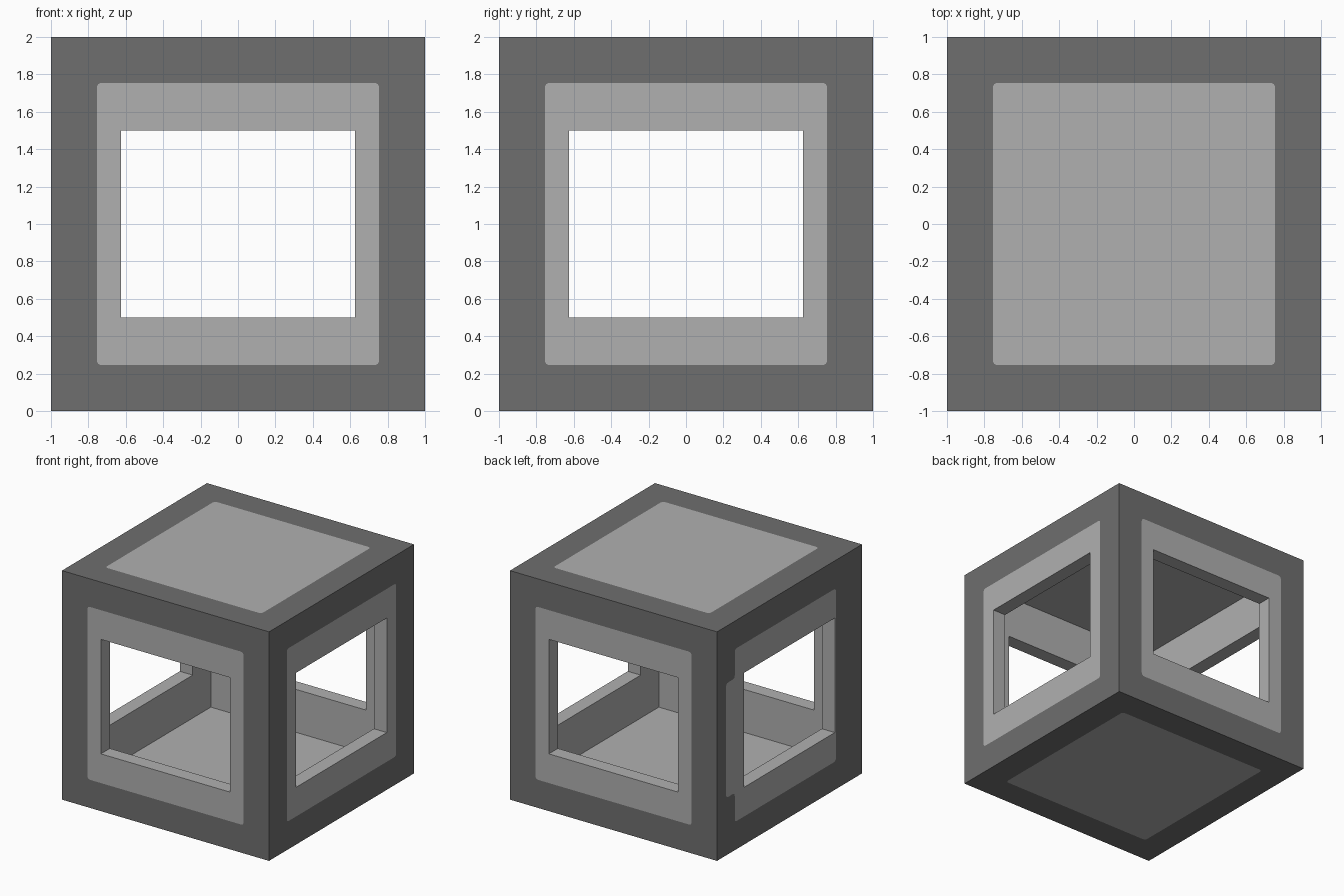
import bpy
import bmesh
from math import radians
from mathutils import Matrix, Vector

cube = bpy.data.objects.get("Cube")
if cube:
    bpy.data.objects.remove(cube, do_unlink=True)

WALL = 0.125
INNER = 1 - WALL


def srgb(v):
    return ((v / 255 + 0.055) / 1.055) ** 2.4


def make_material(name, value):
    g = srgb(value)
    mat = bpy.data.materials.new(name)
    mat.use_nodes = True
    mat.diffuse_color = (g, g, g, 1)
    bsdf = mat.node_tree.nodes["Principled BSDF"]
    bsdf.inputs["Base Color"].default_value = (g, g, g, 1)
    bsdf.inputs["Roughness"].default_value = 0.8
    return mat


def rect(w, h):
    return [(-w, -h), (w, -h), (w, h), (-w, h)]


def rounded(points, r=0.03, steps=4):
    """Round every corner of a closed outline."""
    out = []
    n = len(points)
    for i in range(n):
        p = Vector(points[i])
        a = p + (Vector(points[i - 1]) - p).normalized() * r
        b = p + (Vector(points[(i + 1) % n]) - p).normalized() * r
        for s in range(steps + 1):
            t = s / steps
            out.append(a * (1 - t) ** 2 + p * 2 * t * (1 - t) + b * t * t)
    return out


bm = bmesh.new()


def add_loop(points, depth, m):
    verts = [bm.verts.new(m @ Vector((u, depth - 1, v))) for u, v in points]
    edges = [bm.edges.new((verts[i - 1], verts[i])) for i in range(len(verts))]
    return verts, edges


def fill(loops, material):
    """Fill the area between an outline and an optional hole."""
    edges = [e for loop in loops for e in loop[1]]
    res = bmesh.ops.triangle_fill(bm, edges=edges, use_beauty=True)
    for f in res["geom"]:
        if isinstance(f, bmesh.types.BMFace):
            f.material_index = material


def add_side(m, panel, window=None):
    outer = add_loop(rect(1, 1), 0, m)
    patch = add_loop(rounded(panel), 0, m)
    inner = add_loop(rect(INNER, INNER), WALL, m)
    fill([outer, patch], 0)
    if not window:
        fill([patch], 1)
        fill([inner], 1)
        return
    # window opening with its reveal through the wall
    front = add_loop(window, 0, m)
    back = add_loop(window, WALL, m)
    fill([patch, front], 1)
    fill([inner, back], 1)
    for i in range(len(window)):
        f = bm.faces.new((front[0][i - 1], front[0][i], back[0][i], back[0][i - 1]))
        f.material_index = 1


panel = rect(0.755, 0.755)
window = rect(0.625, 0.5)
# one side has an offset patch with a step along one edge
stepped = [(-0.755, -0.755), (0.64, -0.755), (0.64, 0.755), (-0.755, 0.755),
           (-0.755, 0.5), (-0.875, 0.5), (-0.875, -0.5), (-0.755, -0.5)]

# four windowed walls
for i in range(4):
    add_side(Matrix.Rotation(radians(90 * i), 4, 'Z'),
             stepped if i == 3 else panel, window)
# closed roof and floor
for angle in (-90, 90):
    add_side(Matrix.Rotation(radians(angle), 4, 'X'), panel)

bmesh.ops.remove_doubles(bm, verts=bm.verts[:], dist=0.0005)
bmesh.ops.recalc_face_normals(bm, faces=bm.faces[:])
bmesh.ops.translate(bm, verts=bm.verts[:], vec=(0, 0, 1))

mesh = bpy.data.meshes.new("windowed_box")
bm.to_mesh(mesh)
bm.free()
mesh.materials.append(make_material("dark grey border", 0x6F))
mesh.materials.append(make_material("light grey panel", 0xB0))
box = bpy.data.objects.new("windowed_box", mesh)
bpy.context.collection.objects.link(box)
